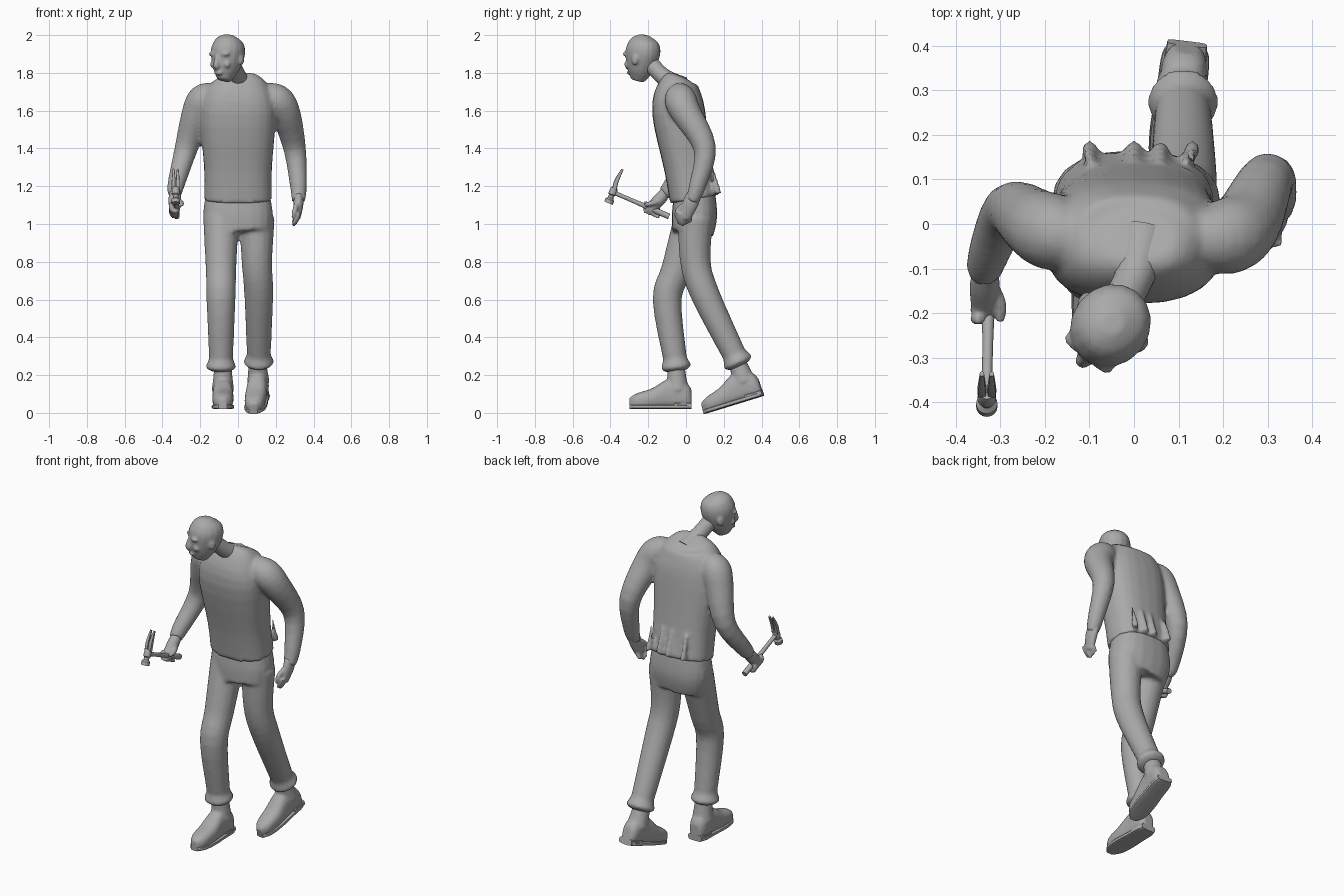
import bpy, bmesh, math
from mathutils import Vector, Matrix

if "Cube" in bpy.data.objects:
    bpy.data.objects.remove(bpy.data.objects["Cube"])

shade = (0.4, 0.4, 0.4, 1)
grey = bpy.data.materials.new("plain_grey")
grey.use_nodes = True
grey.diffuse_color = shade
grey.node_tree.nodes["Principled BSDF"].inputs["Base Color"].default_value = shade


def spline(points, steps):
    """Points along a smooth curve that passes through the given ones."""
    last = len(points) - 1
    result = []
    for i in range(last):
        a, b = points[i], points[i + 1]
        slope_a = (b - points[max(i - 1, 0)]) / 2
        slope_b = (points[min(i + 2, last)] - a) / 2
        for k in range(steps):
            t = k / steps
            ease = t * t * (3 - 2 * t)
            result.append(a.lerp(b, ease) + slope_a * t * (1 - t) ** 2
                          - slope_b * t * t * (1 - t))
    return result + [points[-1]]


def tube(bm, path, radii, depth=1, power=2, steps=4, sides=16, grounded=False):
    """Closed tube along a path; a grounded tube reaches down to its own z = 0."""
    knots = [Vector((*p, r)) for p, r in zip(path, radii)]
    curve = spline(knots, steps)
    rings = []
    for i, knot in enumerate(curve):
        centre, radius = knot.xyz, max(knot.w, 0.004)
        ahead = curve[min(i + 1, len(curve) - 1)].xyz
        behind = curve[max(i - 1, 0)].xyz
        along = (ahead - behind).normalized()
        if grounded:
            along = Vector((0, -1, 0))
        across = (Vector((1, 0, 0)) - along * along.x).normalized()
        up = along.cross(across)
        height = centre.z if grounded else radius * depth
        ring = []
        for k in range(sides):
            angle = math.tau * k / sides
            c, s = (math.copysign(abs(w) ** (2 / power), w)
                    for w in (math.cos(angle), math.sin(angle)))
            ring.append(bm.verts.new(centre + across * c * radius + up * s * height))
        rings.append(ring)
    for lower, upper in zip(rings, rings[1:]):
        for k in range(sides):
            j = (k + 1) % sides
            bm.faces.new((lower[k], lower[j], upper[j], upper[k]))
    bm.faces.new(rings[0])
    bm.faces.new(rings[-1])


def ball(bm, centre, radii):
    matrix = Matrix.Translation(centre) @ Matrix.Diagonal((*radii, 1))
    bmesh.ops.create_uvsphere(bm, u_segments=12, v_segments=8, radius=1, matrix=matrix)


def finish(name, bm, voxel=0, matrix=None):
    """Make the object; a voxel size fuses its overlapping pieces into one skin."""
    bmesh.ops.recalc_face_normals(bm, faces=bm.faces)
    mesh = bpy.data.meshes.new(name)
    bm.to_mesh(mesh)
    bm.free()
    mesh.materials.append(grey)
    part = bpy.data.objects.new(name, mesh)
    bpy.context.collection.objects.link(part)
    if matrix:
        part.matrix_world = matrix
    if voxel:
        fuse = part.modifiers.new("fuse", 'REMESH')
        fuse.mode, fuse.voxel_size, fuse.use_smooth_shade = 'VOXEL', voxel, True
        soften = part.modifiers.new("soften", 'SMOOTH')
        soften.factor, soften.iterations = 0.5, 4
    else:
        bpy.ops.object.select_all(action='DESELECT')
        part.select_set(True)
        bpy.context.view_layer.objects.active = part
        bpy.ops.object.shade_smooth_by_angle(angle=math.radians(40))


# Shirt: leaning torso, both sleeves, folds above the back hem
bm = bmesh.new()
tube(bm, [(0, .04, 1.13), (0, .01, 1.3), (0, -.04, 1.6), (.01, -.04, 1.74), (.01, -.03, 1.78)],
     (.18, .18, .2, .15, .08), depth=.7, power=2.5, sides=24)
left_arm = [(.13, -.03, 1.69), (.2, -.03, 1.66), (.25, 0, 1.59),
            (.3, .1, 1.4), (.32, .06, 1.2), (.32, .03, 1.12)]
right_arm = [(-.12, -.03, 1.69), (-.18, -.02, 1.66), (-.22, 0, 1.58),
             (-.28, .03, 1.38), (-.33, -.08, 1.2), (-.33, -.12, 1.16)]
for arm in (left_arm, right_arm):
    tube(bm, arm, (.06, .085, .08, .06, .045, .035))
for x in (-.1, 0, .06, .13):
    tube(bm, [(x, .14, 1.3), (x, .17, 1.16)], (.006, .02), sides=8)
finish("shirt", bm, voxel=.011)

# Trousers: hips, legs and flared cuffs
bm = bmesh.new()
tube(bm, [(0, .045, 1.18), (0, .045, 1.05), (.01, .035, .95)],
     (.165, .185, .17), depth=.65, power=2.4, sides=20)
left_leg = [(.1, .05, 1.03), (.1, .05, .8), (.11, .1, .63), (.11, .25, .32)]
right_leg = [(-.09, .03, 1.03), (-.09, -.05, .76), (-.09, -.1, .6), (-.09, -.06, .3)]
for leg in (left_leg, right_leg):
    tube(bm, leg, (.095, .081, .077, .064))
    knee, ankle = Vector(leg[-2]), Vector(leg[-1])
    shin = (ankle - knee).normalized()
    tube(bm, [ankle + shin * d for d in (0, .03, .06, .08)], (.06, .07, .08, .05))
finish("trousers", bm, voxel=.011)

# Boots: back of the heel at the origin, toe towards -y; the left one is pushing off
pushing_off = (Matrix.Rotation(math.radians(-7), 4, 'Z')
               @ Matrix.Rotation(math.radians(17), 4, 'X'))
stance = {"right": Matrix.Translation((-.08, .03, .02)),
          "left": Matrix.Translation((.12, .41, .09)) @ pushing_off}
lengths = (0, .03, .12, .21, .29, .33)
widths = (.03, .05, .053, .057, .048, .02)
heights = (.05, .07, .08, .055, .042, .03)
for side, matrix in stance.items():
    bm = bmesh.new()
    tube(bm, [(0, -y, z) for y, z in zip(lengths, heights)], widths, power=2.5, grounded=True)
    tube(bm, [(0, -.085, .25), (0, -.08, .18), (0, -.075, .1)], (.046, .05, .06))
    finish(side + "_boot", bm, voxel=.008, matrix=matrix)
    bm = bmesh.new()
    tube(bm, [(0, -y, .012) for y in lengths], [w + .003 for w in widths],
         power=4, grounded=True)
    tube(bm, [(0, 0, .018), (0, -.09, .018)], (.045, .052), power=4, grounded=True)
    finish(side + "_sole", bm, matrix=matrix)

# Head: faces -y locally, then turned to its right
bm = bmesh.new()
tube(bm, [(0, .01, .1), (0, .005, .07), (0, 0, .01), (0, -.02, -.08), (0, -.035, -.14)],
     (.025, .07, .088, .067, .034), depth=1.1)
tube(bm, [(0, -.09, 0), (0, -.1, -.06), (0, -.08, -.08)], (.008, .018, .01), sides=10)
ball(bm, (0, -.085, -.1), (.028, .012, .012))
for side in (-1, 1):
    brow, cheek, ear = (side * .035, -.078, 0), (side * .045, -.066, -.055), (side * .084, .01, -.03)
    ball(bm, brow, (.034, .018, .013))
    ball(bm, cheek, (.02, .02, .02))
    ball(bm, ear, (.01, .02, .03))
finish("head", bm, voxel=.007, matrix=Matrix.Translation((-.053, -.228, 1.9))
       @ Matrix.Rotation(math.radians(-38), 4, 'Z'))

# Neck
bm = bmesh.new()
tube(bm, [(.02, -.03, 1.72), (0, -.12, 1.78), (-.035, -.19, 1.85)], (.065, .045, .045))
finish("neck", bm)

# Left hand: palm, four loose fingers and a thumb
bm = bmesh.new()
tube(bm, [(.32, .04, 1.15), (.32, .02, 1.1), (.31, -.01, 1.03)], (.026, .026, .02), depth=1.6)
for finger in range(4):
    y = -.038 + finger * .02
    drop = abs(finger - 1) * .01
    tube(bm, [(.32, y, 1.06), (.31, y, 1.02 + drop), (.29, y, .99 + drop)],
         (.015, .013, .009), sides=8)
tube(bm, [(.31, -.01, 1.1), (.3, -.045, 1.07), (.29, -.05, 1.03)], (.016, .014, .009), sides=8)
finish("left_hand", bm, voxel=.006)

# Hammer handle
pommel, neck_end = Vector((-.325, -.09, 1.04)), Vector((-.33, -.39, 1.17))
bm = bmesh.new()
tube(bm, [pommel.lerp(neck_end, t) for t in (0, .2, .6, 1)], (.016, .016, .012, .012), sides=10)
finish("hammer_handle", bm)

# Right hand: palm, fingers curled round the handle, thumb along it
bm = bmesh.new()
tube(bm, [(-.33, -.1, 1.18), (-.335, -.14, 1.13), (-.335, -.2, 1.07)], (.027, .034, .028))
for finger in range(4):
    centre = pommel.lerp(neck_end, .2 + finger * .07)
    curl = [math.pi * (.7 + .3 * k) for k in range(4)]
    tube(bm, [centre + Vector((math.cos(a), 0, math.sin(a))) * .028 for a in curl],
         (.013, .013, .013, .01), sides=8)
tube(bm, [(-.32, -.14, 1.12), (-.3, -.18, 1.11), (-.3, -.22, 1.1)], (.018, .015, .01), sides=8)
finish("right_hand", bm, voxel=.006)

# Hammer head: striking face, waist, block and split claw
bm = bmesh.new()
face = Vector((-.33, -.41, 1.11))
axis = Vector((0, .36, .93))
tube(bm, [face + axis * d for d in (0, .02, .03, .045, .05, .08, .09)],
     (.024, .024, .015, .015, .021, .02, .016), steps=1)
for side in (-1, 1):
    x = face.x + side * .011
    tube(bm, [(x, -.38, 1.18), (x, -.367, 1.23), (x, -.336, 1.29)],
         (.01, .01, .005), depth=1.2, power=3, sides=8)
finish("hammer_head", bm)
